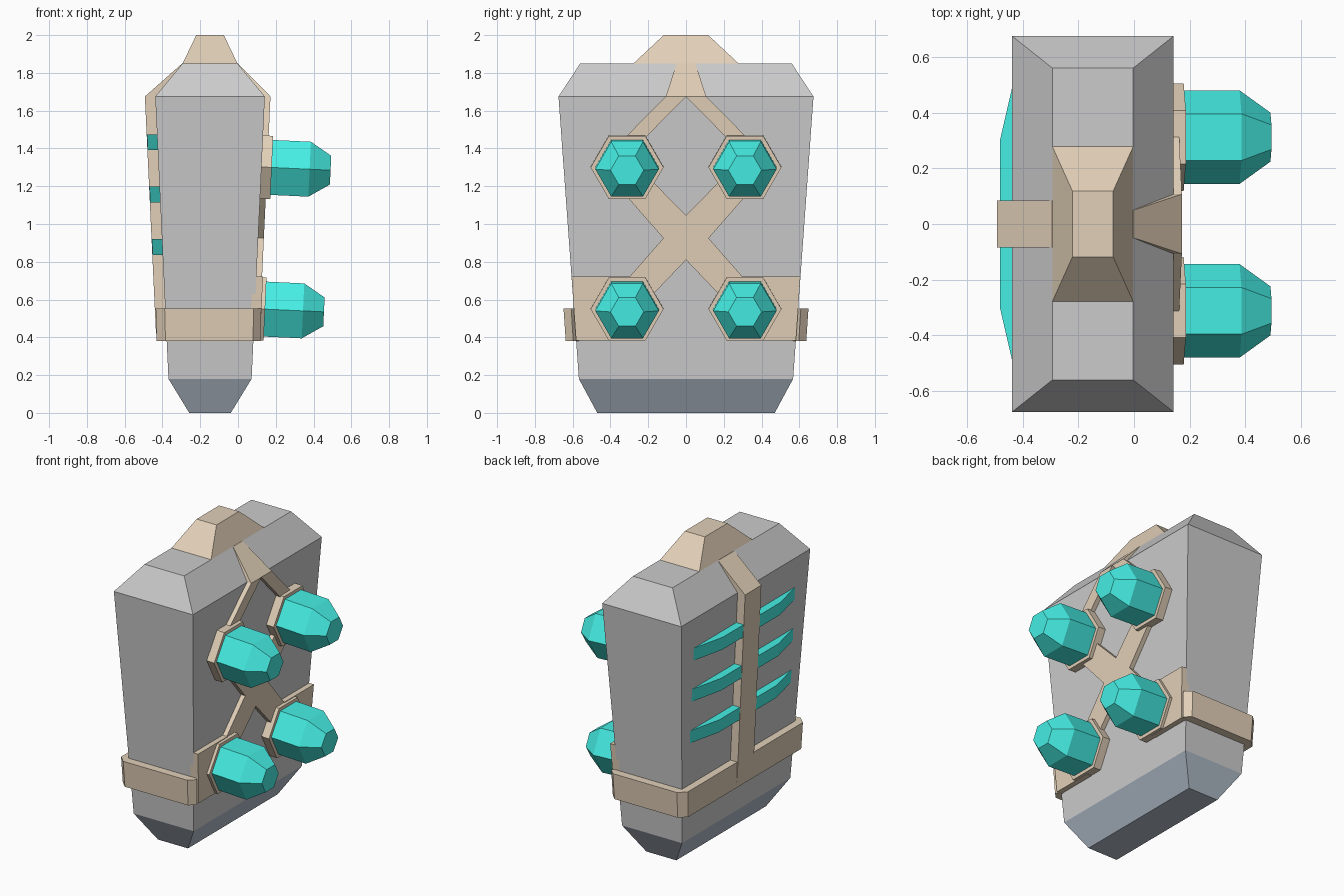
import bpy, bmesh, math
from mathutils import Vector

if "Cube" in bpy.data.objects:
    bpy.data.objects.remove(bpy.data.objects["Cube"])


def material(name, rgb):
    m = bpy.data.materials.new(name)
    m.diffuse_color = (*rgb, 1)
    m.use_nodes = True
    m.node_tree.nodes["Principled BSDF"].inputs["Base Color"].default_value = m.diffuse_color
    return m


TAN = material("tan", (0.76, 0.63, 0.48))
TEAL = material("teal", (0.06, 0.86, 0.78))
SLATE = material("slate", (0.45, 0.52, 0.6))
CX = -0.148  # body centre in x


def half(z):
    """Half depth of the tapered body at height z."""
    return 0.22 + 0.07 * (z - 0.18) / 1.495


def loft(name, rings, mat=None):
    """Closed solid skinned through rings of equal point count."""
    bm = bmesh.new()
    rows = [[bm.verts.new(p) for p in r] for r in rings]
    n = len(rows[0])
    for a, b in zip(rows, rows[1:]):
        for i in range(n):
            j = (i + 1) % n
            bm.faces.new((a[i], a[j], b[j], b[i]))
    caps = [bm.faces.new(rows[0]), bm.faces.new(rows[-1])]
    bmesh.ops.recalc_face_normals(bm, faces=bm.faces)
    bmesh.ops.triangulate(bm, faces=[f for f in caps if n > 6])
    me = bpy.data.meshes.new(name)
    bm.to_mesh(me)
    bm.free()
    ob = bpy.data.objects.new(name, me)
    bpy.context.collection.objects.link(ob)
    if mat:
        me.materials.append(mat)
    return ob


def rect(hx, hy, z):
    return [(CX + sx * hx, sy * hy, z) for sx, sy in ((-1, -1), (1, -1), (1, 1), (-1, 1))]


def plate(name, pts, thick, side=1, mat=TAN):
    """Raised plate with a (y, z) outline lying on the +x or -x body face."""
    loft(name, [[(CX + side * (half(z) + o), y, z) for y, z in pts]
                for o in (-0.02, thick)], mat)


# Body, foot and top cap
loft("body", [rect(0.22, 0.567, 0.18), rect(0.29, 0.675, 1.675), rect(0.145, 0.56, 1.85)])
loft("foot", [rect(0.11, 0.47, 0), rect(0.22, 0.567, 0.18)], SLATE)
loft("top_cap", [rect(0.145, 0.278, 1.85), rect(0.073, 0.118, 2.0)], TAN)

# Straps running over the sloped shoulders
for name, side, w_top, w_low, t in (("front_shoulder", 1, 0.05, 0.107, 0.03),
                                    ("back_shoulder", -1, 0.085, 0.085, 0.055)):
    rings = []
    for off in (-0.02, t):
        top_x = CX + side * (0.145 + min(off, 0.002))
        low_x = CX + side * (0.29 + off)
        rings.append([(top_x, -w_top, 1.85), (top_x, w_top, 1.85),
                      (low_x, w_low, 1.675), (low_x, -w_low, 1.675)])
    loft(name, rings, TAN)

# Back spine and the bevelled blades crossing it
plate("back_spine", [(-0.085, 0.42), (0.085, 0.42), (0.085, 1.675), (-0.085, 1.675)], 0.055, -1)
for k, zc in enumerate((0.878, 1.157, 1.433)):
    rings = []
    for z in (zc - 0.042, zc + 0.042):
        f = CX - half(z)
        rings.append([(f + 0.01, -0.53, z), (f, -0.53, z), (f - 0.053, -0.3, z),
                      (f - 0.053, 0.3, z), (f, 0.53, z), (f + 0.01, 0.53, z)])
    loft(f"back_blade_{k}", rings, TEAL)

# Belt around the sides and back, with chamfered corners
belt = [(0.12, 0.6), (0.08, 0.64), (-0.385, 0.64), (-0.432, 0.595)]
belt_in = [(0.05, 0.54)]
outline = belt_in + belt
outline += [(x, -y) for x, y in reversed(outline)]
loft("belt", [[(CX + (x - CX) * s, y * s, z) for x, y in outline]
              for z, s in ((0.38, 0.995), (0.552, 1.013))], TAN)

# Crossed straps on the gem side
cross = [(0, 1.045), (0.22, 1.27), (0.37, 1.21), (0.12, 0.925), (0.37, 0.64), (0.22, 0.58), (0, 0.81)]
plate("cross_strap", cross + [(-y, z) for y, z in cross[-2:0:-1]], 0.03)

n = Vector((1, 0, -0.047)).normalized()   # face normal
up = Vector((0.047, 0, 1)).normalized()


def hexagon(y, z, r, off):
    c = Vector((CX + half(z), y, z)) + n * off
    return [c + Vector((0, 1, 0)) * r * math.cos(i * math.pi / 3)
            + up * r * math.sin(i * math.pi / 3) for i in range(6)]


for s, label in ((1, "left"), (-1, "right")):
    plate(f"upper_arm_{label}", [(s * y, z) for y, z in
          ((0, 1.675), (0.107, 1.675), (0.4, 1.38), (0.29, 1.38))], 0.03)
    plate(f"corner_plate_{label}", [(s * y, z) for y, z in
          ((0.3, 0.382), (0.582, 0.382), (0.606, 0.722), (0.3, 0.722))], 0.035)
    # Hexagonal collars and faceted gems
    for z, row in ((1.302, "upper"), (0.552, "lower")):
        y = s * 0.312
        loft(f"collar_{row}_{label}", [hexagon(y, z, 0.193, o) for o in (-0.02, 0.054)], TAN)
        loft(f"gem_{row}_{label}", [hexagon(y, z, r, o) for r, o in
             ((0.168, 0.03), (0.168, 0.255), (0.088, 0.366))], TEAL)
